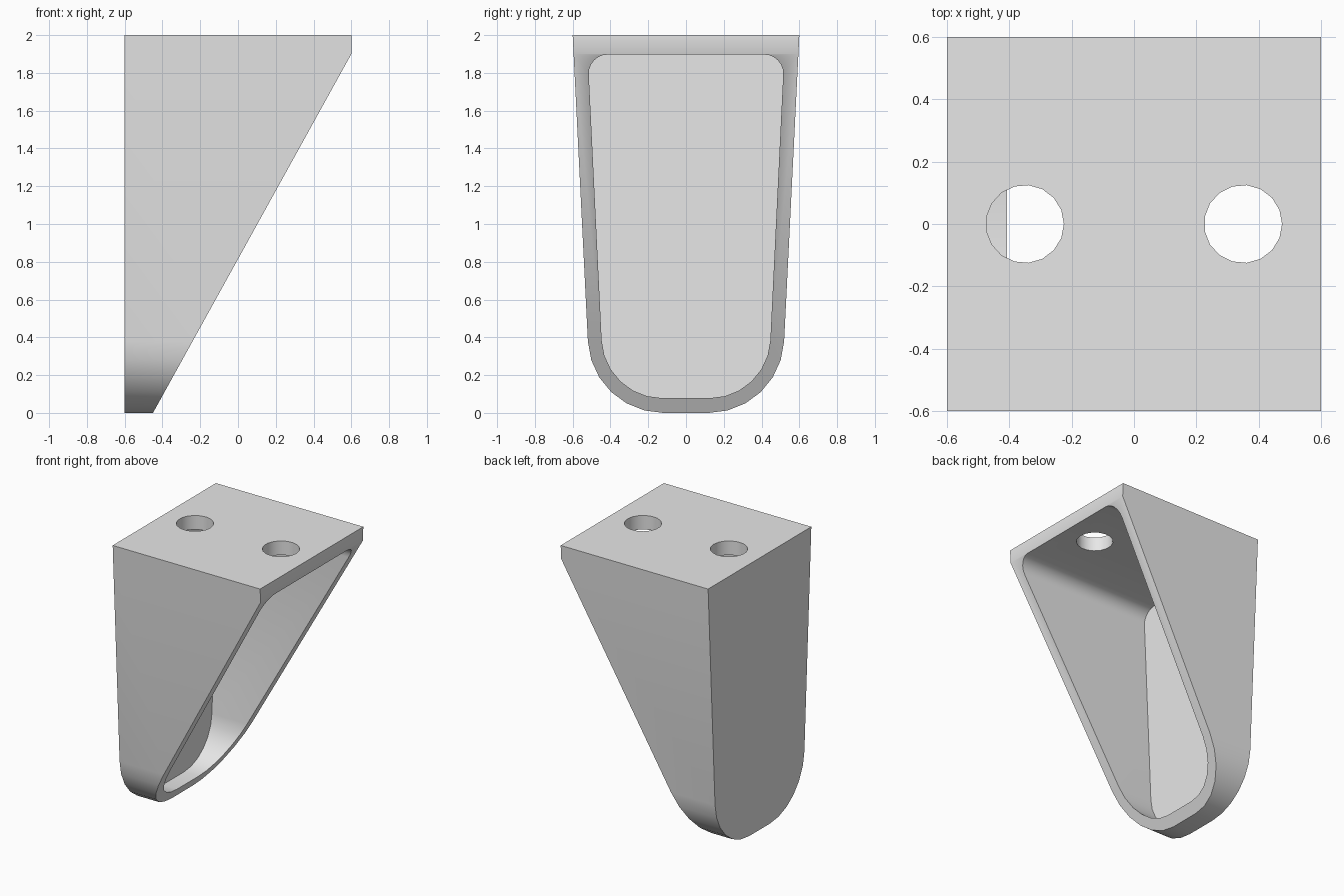
import bpy, bmesh
from math import sin, cos, radians, pi

cube = bpy.data.objects.get("Cube")
if cube:
    bpy.data.objects.remove(cube, do_unlink=True)

BACK, FRONT, TOP, LIP = -0.6, 0.6, 2.0, 1.9
TOE = -0.45          # depth of the sole at the floor
WALL = 0.075


def arc(cy, cz, r, start, end, steps):
    """Points (y, z) along an arc given in degrees."""
    angles = [radians(start + (end - start) * i / steps) for i in range(steps + 1)]
    return [(cy + r * cos(a), cz + r * sin(a)) for a in angles]


def mirrored(half):
    """Close a half outline (bottom to top) with its mirror image."""
    return half + [(-y, z) for y, z in reversed(half)]


def slope_x(z):
    return TOE + (FRONT - TOE) * min(z / LIP, 1)


def prism(name, outline, back, front_of):
    """Extrude a (y, z) outline along x, with the front depth set by height."""
    bm = bmesh.new()
    rear = [bm.verts.new((back, y, z)) for y, z in outline]
    fore = [bm.verts.new((front_of(z), y, z)) for y, z in outline]
    n = len(outline)
    for i in range(n):
        j = (i + 1) % n
        bm.faces.new((rear[i], rear[j], fore[j], fore[i]))
    bm.faces.new(rear)
    # split the front where the slope meets the upright lip
    lip = [v for v in fore if v.co.z > LIP - 1e-4]
    low = [v for v in fore if v.co.z < LIP + 1e-4]
    if len(lip) > 2:
        bm.faces.new(lip)
        bm.faces.new(low)
    else:
        bm.faces.new(fore)
    bmesh.ops.recalc_face_normals(bm, faces=bm.faces)
    mesh = bpy.data.meshes.new(name)
    bm.to_mesh(mesh)
    bm.free()
    ob = bpy.data.objects.new(name, mesh)
    bpy.context.collection.objects.link(ob)
    return ob


# Tapered outer shell with rounded foot
outer = mirrored(arc(0.12, 0.4, 0.4, -90, -3, 6) + [(0.595, LIP), (0.6, TOP)])
bracket = prism("bracket", outer, BACK, slope_x)

# Hollow with rounded corners, open along the slope
hollow = mirrored(arc(0.125, 0.4, 0.322, -90, -3, 6)
                  + arc(0.415, LIP - 0.103, 0.1, -3, 90, 6))
cutters = [prism("hollow_cutter", hollow, BACK + WALL, lambda z: 0.8)]

# Two screw holes through the top plate
for x in (-0.35, 0.35):
    bpy.ops.mesh.primitive_cylinder_add(vertices=17, radius=0.125, depth=0.4,
                                        location=(x, 0, LIP + 0.05),
                                        rotation=(0, 0, -pi / 2))
    cutters.append(bpy.context.object)
    cutters[-1].name = "hole_cutter"

for c in cutters:
    c.hide_render = True
    mod = bracket.modifiers.new("cut", 'BOOLEAN')
    mod.operation, mod.solver, mod.object = 'DIFFERENCE', 'EXACT', c

# Bake the cuts and drop the cutters
bpy.context.view_layer.update()
graph = bpy.context.evaluated_depsgraph_get()
baked = bpy.data.meshes.new_from_object(bracket.evaluated_get(graph))
bracket.modifiers.clear()
bracket.data = baked
baked.name = "bracket"
for c in cutters:
    bpy.data.objects.remove(c, do_unlink=True)

# Plain grey finish
grey = bpy.data.materials.new("light_grey")
grey.use_nodes = True
colour = (0.8, 0.8, 0.8, 1)
grey.diffuse_color = colour
grey.node_tree.nodes["Principled BSDF"].inputs["Base Color"].default_value = colour
baked.materials.clear()
baked.materials.append(grey)

bpy.ops.object.select_all(action='DESELECT')
bracket.select_set(True)
bpy.context.view_layer.objects.active = bracket
bpy.ops.object.shade_smooth_by_angle(angle=radians(30))
